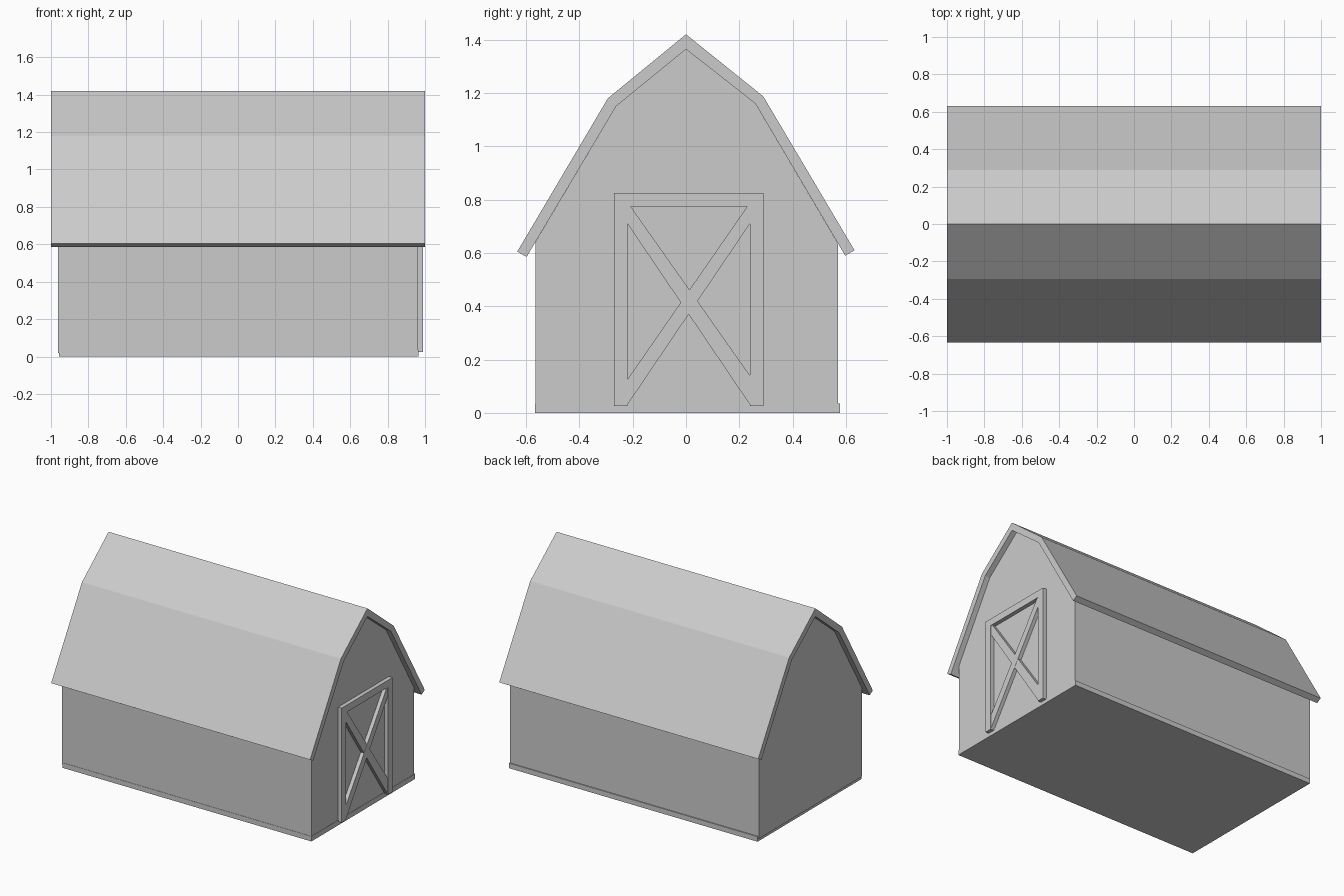
import bpy, bmesh

if "Cube" in bpy.data.objects:
    bpy.data.objects.remove(bpy.data.objects["Cube"])


def prism(name, profile, x0, x1):
    """Extrude a (y, z) outline along x."""
    bm = bmesh.new()
    face = bm.faces.new([bm.verts.new((x0, y, z)) for y, z in profile])
    ext = bmesh.ops.extrude_face_region(bm, geom=[face])
    verts = [v for v in ext["geom"] if isinstance(v, bmesh.types.BMVert)]
    bmesh.ops.translate(bm, verts=verts, vec=(x1 - x0, 0, 0))
    bmesh.ops.recalc_face_normals(bm, faces=bm.faces)
    mesh = bpy.data.meshes.new(name)
    bm.to_mesh(mesh)
    bm.free()
    obj = bpy.data.objects.new(name, mesh)
    bpy.context.collection.objects.link(obj)
    return obj


def rect(y0, y1, z0, z1):
    return [(y0, z0), (y1, z0), (y1, z1), (y0, z1)]


# Gambrel roof shell, overhanging the walls
outer = [(-0.633, 0.605), (-0.293, 1.18), (0, 1.42), (0.29, 1.187), (0.632, 0.61)]
inner = [(-0.598, 0.585), (-0.262, 1.15), (0, 1.364), (0.26, 1.16), (0.597, 0.59)]
prism("roof", outer + inner[::-1], -1.0, 1.0)

# Walls with gable ends that meet the underside of the roof
prism("walls", [(-0.565, 0.02), (0.57, 0.02), (0.57, 0.635)]
      + inner[3:0:-1] + [(-0.565, 0.64)], -0.963, 0.962)

# Floor slab, a thin lip at the foot of the walls
prism("floor_slab", rect(-0.567, 0.577, 0, 0.035), -0.957, 0.964)

# Door frame
prism("door_post_front", rect(-0.27, -0.22, 0.025, 0.775), 0.95, 0.99)
prism("door_post_back", rect(0.24, 0.29, 0.025, 0.775), 0.95, 0.99)
prism("door_top_rail", rect(-0.27, 0.29, 0.775, 0.824), 0.95, 0.99)

# Crossed door braces, each trimmed to the frame
prism("door_brace_rising", [(-0.22, 0.03), (0.24, 0.71), (0.24, 0.775),
                            (0.23, 0.775), (-0.22, 0.125)], 0.95, 0.988)
prism("door_brace_falling", [(0.24, 0.03), (0.24, 0.14), (-0.208, 0.775),
                             (-0.22, 0.775), (-0.22, 0.71)], 0.95, 0.987)
